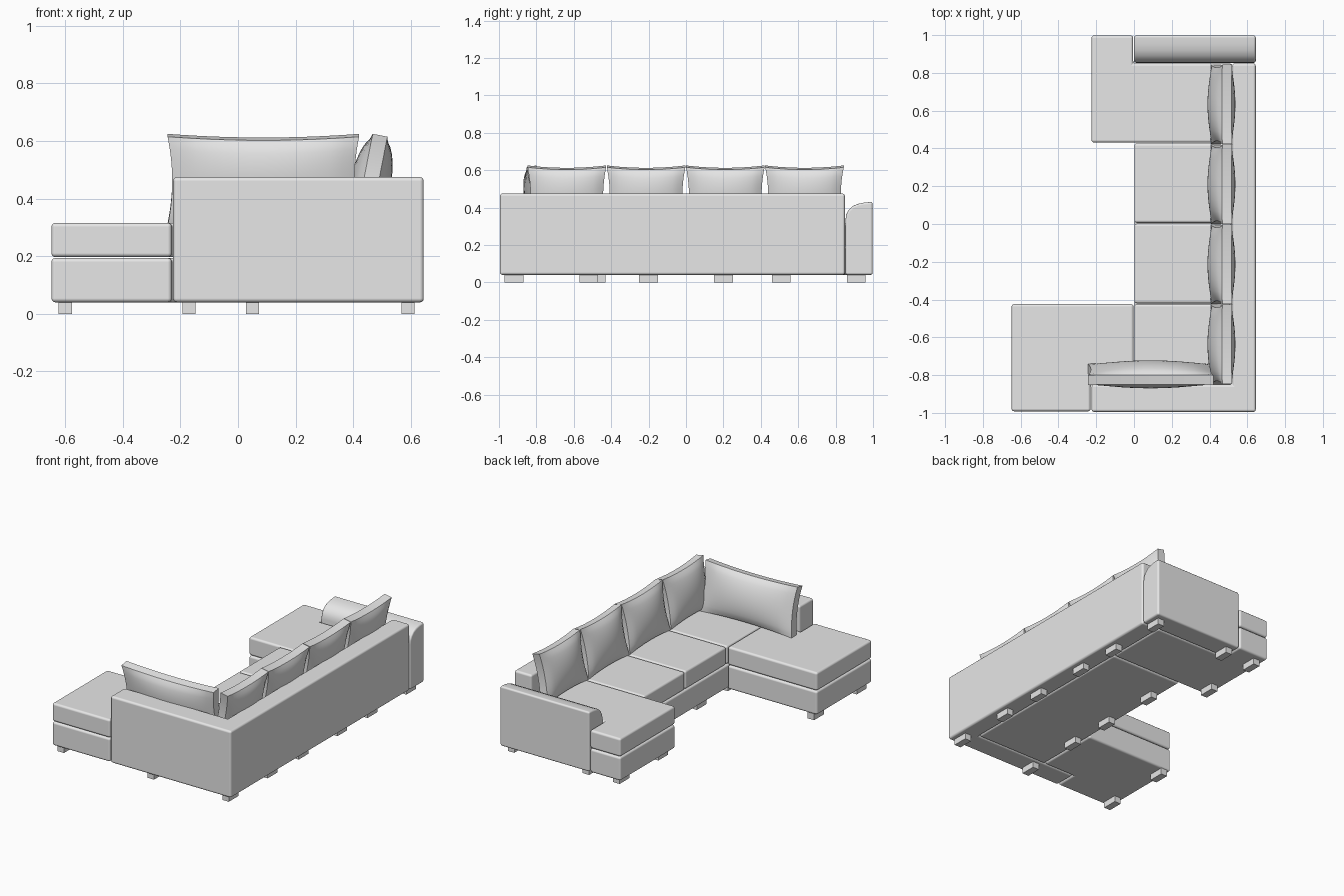
import bpy, bmesh, math
from mathutils import Matrix, Vector

cube = bpy.data.objects.get("Cube")
if cube:
    bpy.data.objects.remove(cube, do_unlink=True)

# One plain upholstery grey
grey = bpy.data.materials.new("light_grey")
grey.use_nodes = True
grey.diffuse_color = (0.8, 0.8, 0.8, 1)
grey.node_tree.nodes["Principled BSDF"].inputs["Base Color"].default_value = (0.8, 0.8, 0.8, 1)


def finish(bm, name, bevel=0.0):
    """Turn a bmesh into a smooth object, with soft edges if asked."""
    bmesh.ops.recalc_face_normals(bm, faces=bm.faces)
    for f in bm.faces:
        f.smooth = bevel > 0
    mesh = bpy.data.meshes.new(name)
    bm.to_mesh(mesh)
    bm.free()
    mesh.materials.append(grey)
    obj = bpy.data.objects.new(name, mesh)
    bpy.context.collection.objects.link(obj)
    if bevel:
        mod = obj.modifiers.new("soft_edges", 'BEVEL')
        mod.width = bevel
        mod.segments = 3
        mod.limit_method = 'ANGLE'
        mod.angle_limit = math.radians(40)
        mod.harden_normals = True
    return obj


def prism(name, outline, lo, hi, bevel=0.014, along_x=False):
    """Extrude an outline in z, or a (y, z) profile in x."""
    bm = bmesh.new()
    pts = [(lo, a, b) if along_x else (a, b, lo) for a, b in outline]
    face = bm.faces.new([bm.verts.new(p) for p in pts])
    ext = bmesh.ops.extrude_face_region(bm, geom=[face])
    step = Vector((hi - lo, 0, 0)) if along_x else Vector((0, 0, hi - lo))
    bmesh.ops.translate(bm, vec=step, verts=[v for v in ext["geom"] if isinstance(v, bmesh.types.BMVert)])
    return finish(bm, name, bevel)


def rect(x0, x1, y0, y1):
    return [(x0, y0), (x1, y0), (x1, y1), (x0, y1)]


def pillow(name, width, centre, turn):
    """Plump cushion with pinched sides and a flat rim, leaning backwards."""
    bm = bmesh.new()
    bmesh.ops.create_cube(bm, size=2)
    bmesh.ops.subdivide_edges(bm, edges=bm.edges[:], cuts=13, use_grid_fill=True)
    for v in bm.verts:
        u, s, w = v.co
        puff = 0.026 + 0.043 * ((1 - u * u) * (1 - w * w)) ** 0.7
        v.co = (u * (width / 2 - 0.016 * (1 - w * w)),
                s * puff,
                w * (0.158 - 0.013 * (1 - u * u)))
    lean = Matrix.Rotation(math.radians(-11), 4, 'X')
    place = Matrix.Translation(centre) @ Matrix.Rotation(turn, 4, 'Z') @ lean
    bmesh.ops.transform(bm, matrix=place, verts=bm.verts)
    obj = finish(bm, name)
    bpy.ops.object.select_all(action='DESELECT')
    obj.select_set(True)
    bpy.context.view_layer.objects.active = obj
    bpy.ops.object.shade_smooth_by_angle(angle=math.radians(40))


# Backrest wrapping round the front end
prism("backrest", [(-0.225, -0.995), (0.645, -0.995), (0.645, 0.85), (0.52, 0.85),
                   (0.52, -0.85), (-0.225, -0.85)], 0.04, 0.475)

# Armrest with a rounded inner top edge
prism("armrest", [(0.853, 0.04), (0.998, 0.04), (0.998, 0.43), (0.955, 0.427), (0.92, 0.42),
                  (0.89, 0.407), (0.868, 0.385), (0.856, 0.36), (0.853, 0.335)],
      0.0, 0.645, 0.012, along_x=True)

# Two L-shaped end sections, each a base with a seat cushion on top
front_end = [(-0.648, -0.992), (-0.23, -0.992), (-0.23, -0.85), (-0.002, -0.85),
             (-0.002, -0.424), (-0.648, -0.424)]
rear_end = [(-0.225, 0.431), (0.52, 0.431), (0.52, 0.85), (-0.004, 0.85),
            (-0.004, 0.998), (-0.225, 0.998)]
for label, shape in (("front_end", front_end), ("rear_end", rear_end)):
    prism(label + "_base", shape, 0.04, 0.194)
    prism(label + "_seat", shape, 0.197, 0.316)

# Middle section: one base and three seat cushions
prism("middle_base", rect(0.002, 0.52, -0.85, 0.427), 0.04, 0.194)
for i, (y0, y1) in enumerate(((-0.85, -0.424), (-0.42, 0.002), (0.006, 0.427))):
    prism(f"middle_seat_{i + 1}", rect(0.002, 0.52, y0, y1), 0.197, 0.316)

# Four back pillows and one wide pillow on the front return
for i in range(4):
    pillow(f"back_pillow_{i + 1}", 0.42, (0.463, -0.637 + 0.4235 * i, 0.465), -math.pi / 2)
pillow("front_pillow", 0.665, (0.088, -0.796, 0.465), math.pi)

# Short block feet
feet = [(0.59, y) for y in (-0.92, -0.52, -0.2, 0.2, 0.51, 0.91)]
feet += [(0.05, y) for y in (-0.92, -0.52, -0.2, 0.2, 0.91)]
feet += [(-0.6, -0.92), (-0.6, -0.48), (-0.17, 0.51), (-0.17, 0.91)]
for i, (x, y) in enumerate(feet):
    prism(f"foot_{i + 1}", rect(x - 0.023, x + 0.023, y - 0.05, y + 0.05), 0.0, 0.042, 0)
